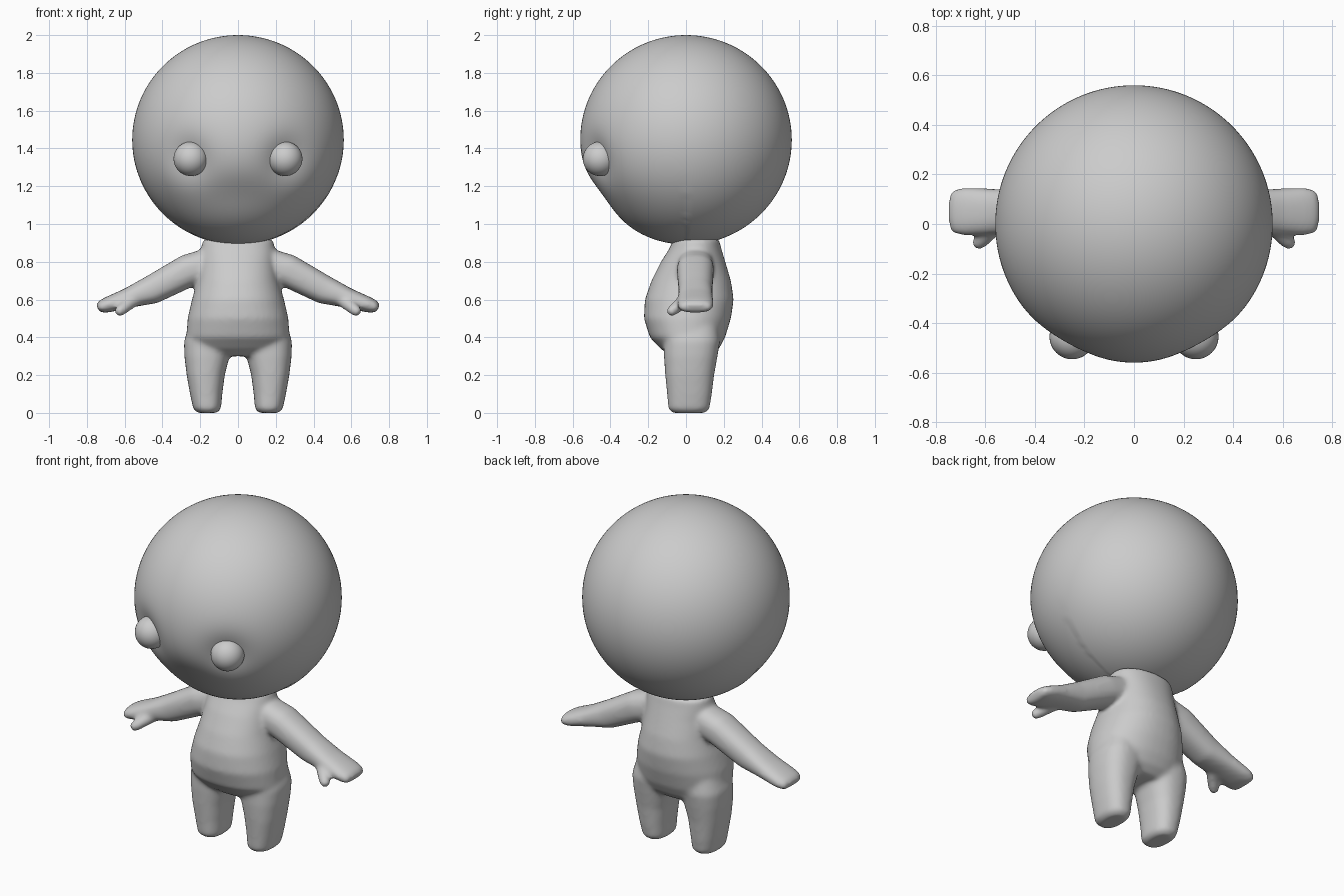
import bpy
import bmesh
from math import cos, sin, tau, exp, radians
from mathutils import Vector

cube = bpy.data.objects.get("Cube")
if cube:
    bpy.data.objects.remove(cube, do_unlink=True)

clay = bpy.data.materials.new("clay_grey")
clay.use_nodes = True
clay.diffuse_color = (0.6, 0.6, 0.6, 1)
clay.node_tree.nodes["Principled BSDF"].inputs["Base Color"].default_value = (0.6, 0.6, 0.6, 1)

X, Y = Vector((1, 0, 0)), Vector((0, 1, 0))


def add_object(name, bm):
    bmesh.ops.recalc_face_normals(bm, faces=bm.faces)
    for f in bm.faces:
        f.smooth = True
    mesh = bpy.data.meshes.new(name)
    bm.to_mesh(mesh)
    bm.free()
    mesh.materials.append(clay)
    obj = bpy.data.objects.new(name, mesh)
    bpy.context.collection.objects.link(obj)
    return obj


def loft(bm, rings, u=X, v=Y, power=2.4, n=40):
    """Closed tube through (centre, half width, half depth) rings."""
    def spow(c):
        return abs(c) ** (2 / power) * (1 if c >= 0 else -1)
    loops = []
    for centre, a, b in rings:
        loops.append([bm.verts.new(Vector(centre) + u * a * spow(cos(tau * i / n))
                                   + v * b * spow(sin(tau * i / n))) for i in range(n)])
    for lo, hi in zip(loops, loops[1:]):
        for i in range(n):
            j = (i + 1) % n
            bm.faces.new((lo[i], lo[j], hi[j], hi[i]))
    bm.faces.new(loops[0][::-1])
    bm.faces.new(loops[-1])


def box_ring(z, x0, x1, y0, y1):
    return (((x0 + x1) / 2, (y0 + y1) / 2, z), abs(x1 - x0) / 2, (y1 - y0) / 2)


body = bmesh.new()

# Torso: height, half width, belly, back
torso = [(.30, .17, -.08, .13), (.34, .25, -.135, .175), (.40, .274, -.192, .207),
         (.50, .267, -.223, .238), (.60, .244, -.218, .253), (.70, .216, -.183, .238),
         (.80, .20, -.133, .208), (.87, .195, -.088, .187), (.92, .185, -.065, .175)]
loft(body, [box_ring(z, -w, w, f, b) for z, w, f, b in torso], power=2.2)

# Legs: height, inner and outer side, front, back
leg = [(0, .11, .215, -.07, .10), (.02, .09, .237, -.094, .124), (.10, .083, .254, -.1, .137),
       (.20, .07, .272, -.11, .149), (.30, .045, .284, -.117, .167),
       (.38, .03, .286, -.117, .18), (.46, .03, .26, -.10, .17)]
# Arms: along x, height, half thickness, half depth
arm = [(.10, .80, .09, .09), (.26, .755, .087, .098), (.46, .65, .076, .09),
       (.58, .608, .054, .093), (.68, .575, .043, .097), (.72, .562, .036, .092),
       (.742, .552, .022, .078)]
# Thumbs: x, y, z, radius
thumb = [(.55, 0, .595, .034), (.59, -.04, .568, .034), (.625, -.075, .54, .031),
         (.642, -.09, .527, .02)]
tilt = radians(26)
for s in (-1, 1):
    loft(body, [box_ring(z, s * i, s * o, f, b) for z, i, o, f, b in leg])
    across = Vector((s * sin(tilt), 0, cos(tilt)))
    loft(body, [((s * x, .05, z), t, d) for x, z, t, d in arm], across, Y)
    axis = Vector((s * .62, -.63, -.47)).normalized()
    side = axis.cross(Vector((0, 0, 1))).normalized()
    loft(body, [((s * x, y, z), r, r) for x, y, z, r in thumb], side, axis.cross(side), 2, 16)

# Fuse the limbs into one soft skin
body_obj = add_object("body", body)
fuse = body_obj.modifiers.new("fuse", "REMESH")
fuse.mode = "VOXEL"
fuse.voxel_size = .011
fuse.use_smooth_shade = True
soften = body_obj.modifiers.new("soften", "SMOOTH")
soften.factor = .5
soften.iterations = 14

# Head: a ball, flatter below the face and dented around the eyes
R, HEAD = .56, Vector((0, 0, 1.445))
EYE = Vector((.25, -.455, 1.345))
head = bmesh.new()
bmesh.ops.create_uvsphere(head, u_segments=128, v_segments=80, radius=R)
for vert in head.verts:
    p = vert.co
    if p.y < 0:
        dent = .03 * exp(-(p.x / .32) ** 2 - ((p.z + .325) / .14) ** 2)
        gap = (Vector((abs(p.x), p.y, p.z)) - (EYE - HEAD)).length
        dent += .045 * exp(-(gap / .12) ** 2)
        vert.co = p * (1 - dent / R)
head_obj = add_object("head", head)
head_obj.location = HEAD
head_obj.scale.z = .555 / R

# Eyes
for s, name in ((1, "left_eye"), (-1, "right_eye")):
    ball = bmesh.new()
    bmesh.ops.create_uvsphere(ball, u_segments=48, v_segments=32, radius=.091)
    eye = add_object(name, ball)
    eye.location = (s * EYE.x, EYE.y, EYE.z)
